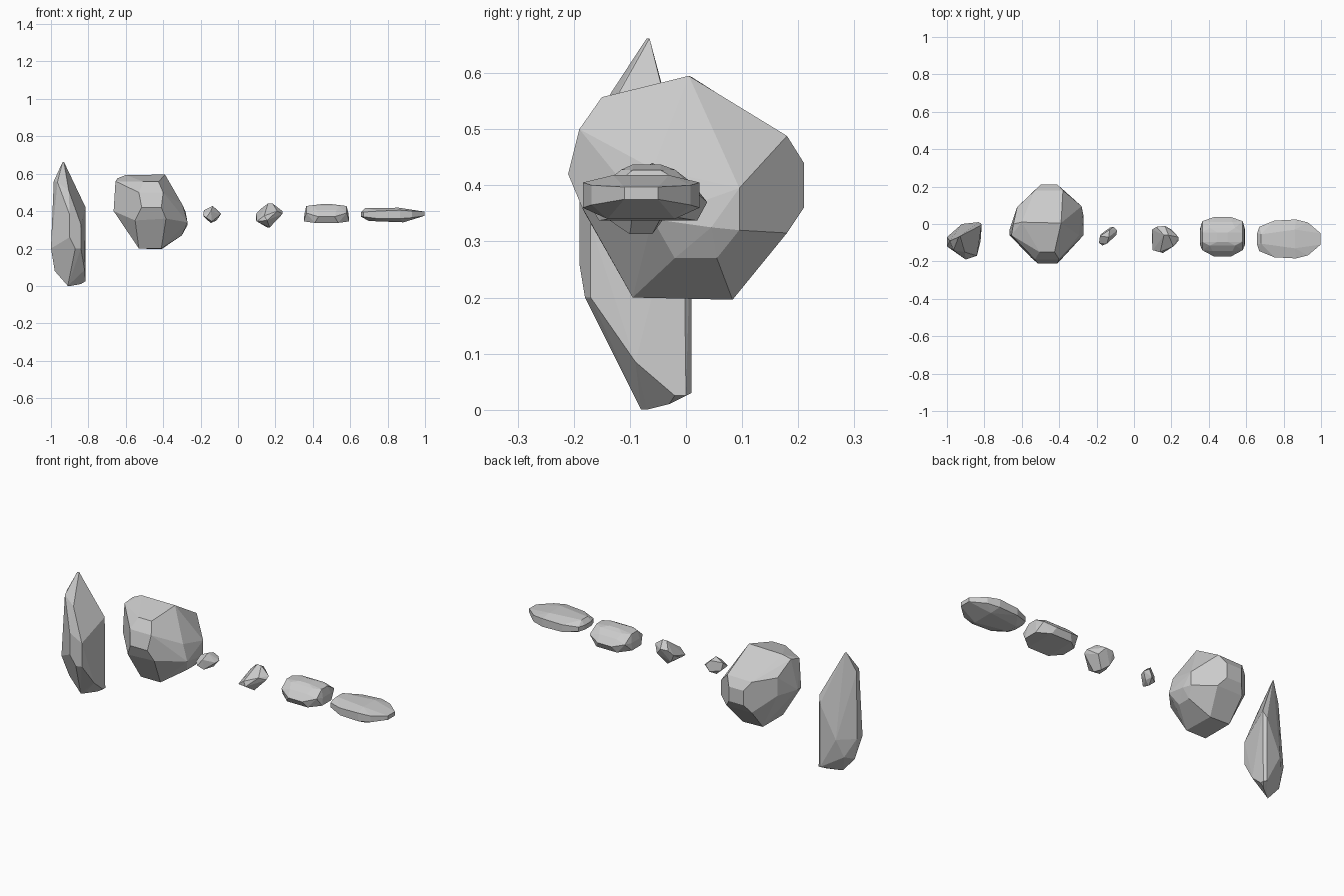
import bpy, bmesh, math
from mathutils import Vector


def rock(name, points):
    """Chiselled low-poly stone: the flat-faced hull of its corner points."""
    bm = bmesh.new()
    for p in points:
        bm.verts.new(p)
    res = bmesh.ops.convex_hull(bm, input=bm.verts[:])
    loose = [v for v in bm.verts if not v.link_faces]
    bmesh.ops.delete(bm, geom=loose, context='VERTS')
    bmesh.ops.dissolve_limit(bm, angle_limit=math.radians(4),
                             verts=bm.verts[:], edges=bm.edges[:])
    bmesh.ops.recalc_face_normals(bm, faces=bm.faces[:])
    me = bpy.data.meshes.new(name)
    bm.to_mesh(me)
    bm.free()
    ob = bpy.data.objects.new(name, me)
    bpy.context.collection.objects.link(ob)
    return ob


def mirrored(points, axis, centre):
    """Points plus their reflection across a plane."""
    out = [Vector(p) for p in points]
    for p in points:
        q = Vector(p)
        q[axis] = 2 * centre - q[axis]
        out.append(q)
    return out


# Tall standing shard
rock("tall_shard", [
    (-.938, -.07, .662), (-.93, -.065, .662),
    (-.985, -.09, .56), (-.965, -.14, .555), (-.905, -.15, .51),
    (-.90, -.19, .38), (-.90, -.19, .26), (-.87, -.18, .2),
    (-.84, -.17, .33), (-.84, -.17, .2), (-.82, -.09, .085),
    (-.815, -.02, .025), (-.815, 0, .025), (-.815, -.005, .42),
    (-.83, .01, .03), (-.83, .01, .38), (-.92, .0, .2),
    (-1.0, -.07, .2), (-1.0, -.12, .2), (-.98, -.08, .08),
    (-.95, -.03, .1), (-.91, -.08, 0), (-.895, -.07, 0), (-.84, -.03, .01)])

# Large boulder
rock("large_boulder", [
    (-.60, .01, .593), (-.39, .005, .595), (-.645, 0, .575),
    (-.505, -.15, .557), (-.425, -.15, .557), (-.655, -.06, .56),
    (-.53, -.19, .5), (-.40, -.19, .5), (-.515, -.21, .42), (-.41, -.21, .42),
    (-.55, -.18, .35), (-.385, -.185, .36),
    (-.53, -.095, .2), (-.41, -.095, .2), (-.53, .083, .2), (-.41, .083, .196),
    (-.295, -.06, .43), (-.27, -.06, .34), (-.27, .045, .325),
    (-.30, .055, .27), (-.30, -.02, .27), (-.28, .095, .395), (-.28, .095, .32),
    (-.38, .18, .488), (-.375, .18, .315), (-.41, .21, .44), (-.41, .21, .36),
    (-.50, .21, .44), (-.50, .21, .36), (-.53, .18, .485), (-.53, .18, .315),
    (-.665, -.06, .4), (-.665, -.03, .4), (-.625, .09, .4), (-.625, .09, .5)])

# Small pebble
rock("small_pebble", [
    (-.182, -.065, .405), (-.187, -.1, .378), (-.17, -.115, .365),
    (-.178, -.055, .365), (-.135, -.07, .428), (-.13, -.03, .418),
    (-.145, -.105, .4), (-.09, -.035, .385), (-.095, -.06, .38),
    (-.11, -.015, .395), (-.13, -.02, .36), (-.145, -.06, .336),
    (-.14, -.1, .345), (-.115, -.05, .35)])

# Angular stone
rock("angular_stone", [
    (.097, -.03, .385), (.097, -.095, .35), (.1, -.14, .345),
    (.12, -.015, .41), (.165, -.01, .41), (.16, -.06, .44), (.185, -.06, .44),
    (.14, -.15, .375), (.155, -.155, .35), (.21, -.12, .40),
    (.238, -.07, .40), (.238, -.09, .385), (.2, -.03, .37),
    (.155, -.06, .313), (.17, -.1, .313), (.12, -.04, .34)])

# Faceted dome stone, same on its left and right
rock("dome_stone", mirrored([
    (.352, -.03, .345), (.352, -.11, .345), (.41, .02, .337), (.41, -.155, .337),
    (.355, -.03, .385), (.355, -.1, .385), (.365, -.045, .427), (.365, -.095, .427),
    (.365, .015, .39), (.365, -.14, .39), (.43, .038, .37), (.43, -.175, .37),
    (.42, .01, .405), (.42, -.145, .405),
    (.405, -.02, .428), (.405, -.115, .428),
    (.445, -.045, .437), (.445, -.095, .437)], 0, .473))

# Long flat slab, same on its front and back
rock("flat_slab", mirrored([
    (.658, -.05, .395), (.658, -.05, .37), (.67, -.015, .395), (.67, -.015, .37),
    (.75, .018, .40), (.75, .018, .36), (.865, .024, .405), (.865, .024, .36),
    (.93, .008, .40), (.93, .008, .365), (.998, -.05, .397), (.998, -.05, .375),
    (.68, -.055, .417), (.86, -.03, .418), (.9, -.055, .412),
    (.70, -.05, .347), (.885, -.02, .34)], 1, -.08))
